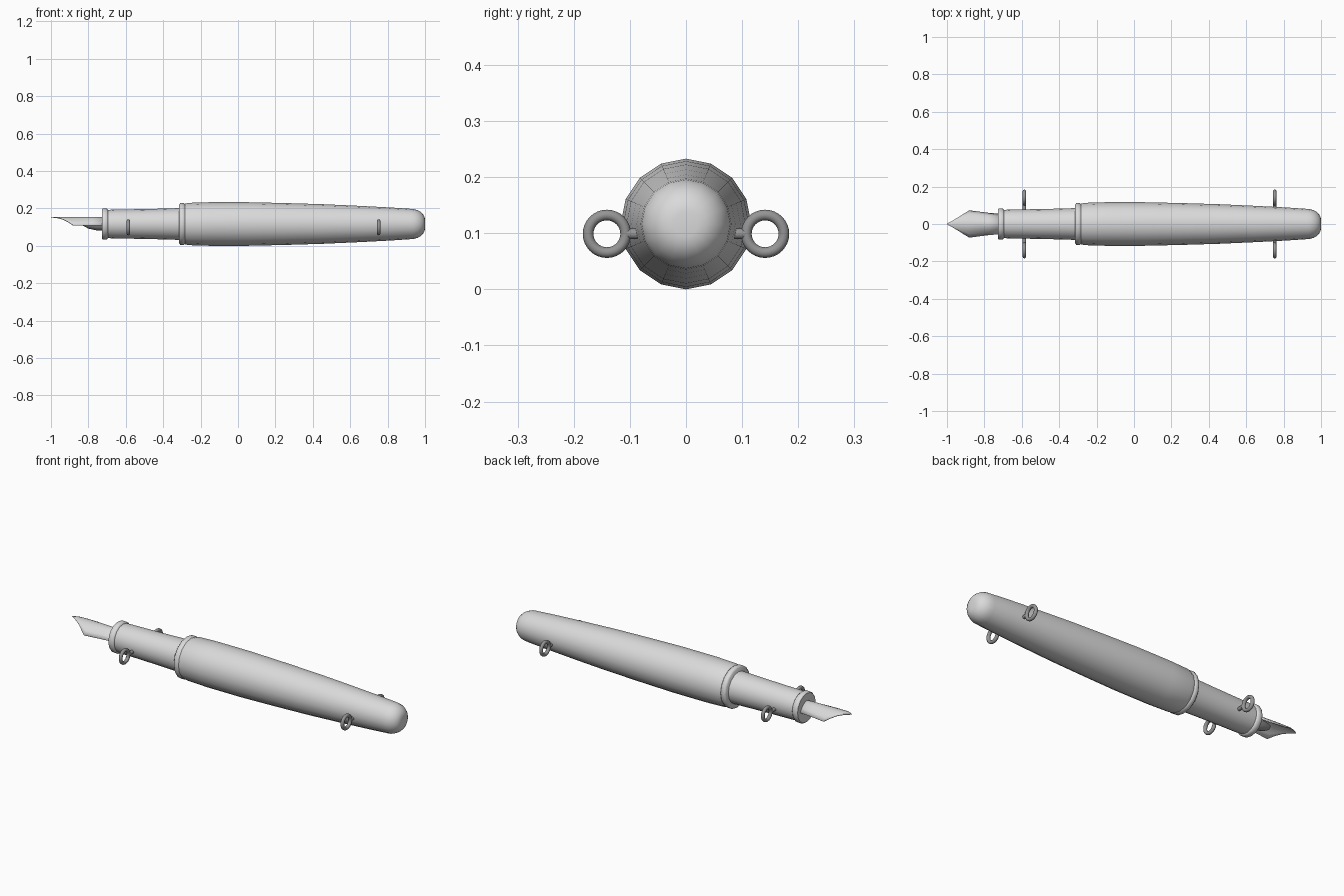
import bpy, bmesh, math
from mathutils import Matrix

if "Cube" in bpy.data.objects:
    bpy.data.objects.remove(bpy.data.objects["Cube"], do_unlink=True)

AXIS_Z = 0.1165
SIDES = 16


def make_material(name, value):
    mat = bpy.data.materials.new(name)
    mat.use_nodes = True
    colour = (value, value, value, 1)
    mat.diffuse_color = colour
    mat.node_tree.nodes["Principled BSDF"].inputs["Base Color"].default_value = colour
    return mat


pale = make_material("pale grey", 0.7)
dark = make_material("dark grey", 0.3)


def finish(name, bm, material, angle=35):
    bmesh.ops.remove_doubles(bm, verts=bm.verts, dist=0.0002)
    bmesh.ops.recalc_face_normals(bm, faces=bm.faces)
    mesh = bpy.data.meshes.new(name)
    bm.to_mesh(mesh)
    bm.free()
    mesh.materials.append(material)
    obj = bpy.data.objects.new(name, mesh)
    bpy.context.collection.objects.link(obj)
    bpy.ops.object.select_all(action="DESELECT")
    obj.select_set(True)
    bpy.context.view_layer.objects.active = obj
    bpy.ops.object.shade_smooth_by_angle(angle=math.radians(angle))
    return obj


def lathe(name, profile, angle=50):
    """Spin (x, radius) points around the pen's long axis."""
    bm = bmesh.new()
    verts = [bm.verts.new((x, 0, AXIS_Z + r)) for x, r in profile]
    edges = [bm.edges.new(pair) for pair in zip(verts, verts[1:])]
    bmesh.ops.spin(bm, geom=verts + edges, cent=(0, 0, AXIS_Z), axis=(1, 0, 0),
                   angle=math.tau, steps=SIDES, use_merge=True)
    return finish(name, bm, pale, angle)


# Barrel with a rounded end
tail = [(0.925 + 0.075 * math.sin(a), 0.022 + 0.059 * math.cos(a))
        for a in (math.radians(15 * i) for i in range(7))]
lathe("barrel", [(-0.284, 0.0), (-0.284, 0.108), (-0.265, 0.113), (-0.15, 0.1165), (0.05, 0.1165),
                 (0.25, 0.112), (0.45, 0.106), (0.65, 0.097), (0.82, 0.088)]
      + tail + [(0.9995, 0.0)])

# Ring at the barrel mouth
lathe("barrel_ring", [(-0.315, 0.0), (-0.315, 0.104), (-0.308, 0.112), (-0.291, 0.112),
                      (-0.283, 0.106), (-0.283, 0.0)])

# Grip section and its front collar
lathe("grip", [(-0.70, 0.0), (-0.70, 0.075), (-0.67, 0.077), (-0.6, 0.078),
               (-0.45, 0.081), (-0.31, 0.085), (-0.31, 0.0)], 35)
lathe("grip_collar", [(-0.728, 0.0), (-0.728, 0.078), (-0.722, 0.083), (-0.702, 0.083),
                      (-0.694, 0.076), (-0.694, 0.0)])

# Arched nib: straight shoulders, then a point
bm = bmesh.new()
rows = []
for x, half in [(-0.70, 0.053), (-0.78, 0.060), (-0.88, 0.073), (-0.91, 0.055),
                (-0.94, 0.036), (-0.97, 0.018), (-1.0, 0.0015)]:
    drop = 0.045 * min(1, ((half if x < -0.88 else 0.073) / 0.073) ** 2)
    rows.append([bm.verts.new((x, half * u / 4, 0.155 - drop * (u / 4) ** 2))
                 for u in range(-4, 5)])
for a, b in zip(rows, rows[1:]):
    for i in range(8):
        bm.faces.new((a[i], a[i + 1], b[i + 1], b[i]))
nib = finish("nib", bm, pale)
shell = nib.modifiers.new("thickness", "SOLIDIFY")
shell.thickness = 0.004

# Feed under the nib
bm = bmesh.new()
feed_rows = []
for x, half, low in [(-0.70, 0.032, 0.082), (-0.76, 0.032, 0.083), (-0.80, 0.026, 0.092),
                     (-0.83, 0.015, 0.108)]:
    feed_rows.append([bm.verts.new((x, half * math.cos(a), 0.125 + (0.125 - low) * math.sin(a)))
                      for a in (math.pi * (1 + i / 8) for i in range(9))])
for a, b in zip(feed_rows, feed_rows[1:]):
    for i in range(9):
        j = (i + 1) % 9
        bm.faces.new((a[i], a[j], b[j], b[i]))
for end in (feed_rows[0], feed_rows[-1]):
    bm.faces.new(end)
finish("feed", bm, dark)


def hanging_ring(name, x, side):
    """A ring standing across the pen, joined by a short peg."""
    bm = bmesh.new()
    loops = []
    for i in range(32):
        t = math.tau * i / 32
        loop = []
        for j in range(12):
            p = math.tau * j / 12
            r = 0.0335 + 0.0095 * math.cos(p)
            loop.append(bm.verts.new((x + 0.0095 * math.sin(p),
                                      side * 0.141 + r * math.cos(t), 0.099 + r * math.sin(t))))
        loops.append(loop)
    for i, a in enumerate(loops):
        b = loops[(i + 1) % 32]
        for j in range(12):
            k = (j + 1) % 12
            bm.faces.new((a[j], a[k], b[k], b[j]))
    bmesh.ops.create_cone(bm, cap_ends=True, segments=12, radius1=0.0095, radius2=0.0095, depth=0.042,
                          matrix=Matrix.Translation((x, side * 0.085, 0.099))
                          @ Matrix.Rotation(math.pi / 2, 4, "X"))
    finish(name, bm, dark)


for place, x in (("grip", -0.586), ("barrel", 0.752)):
    for hand, side in (("front", -1), ("back", 1)):
        hanging_ring(f"{place}_ring_{hand}", x, side)
